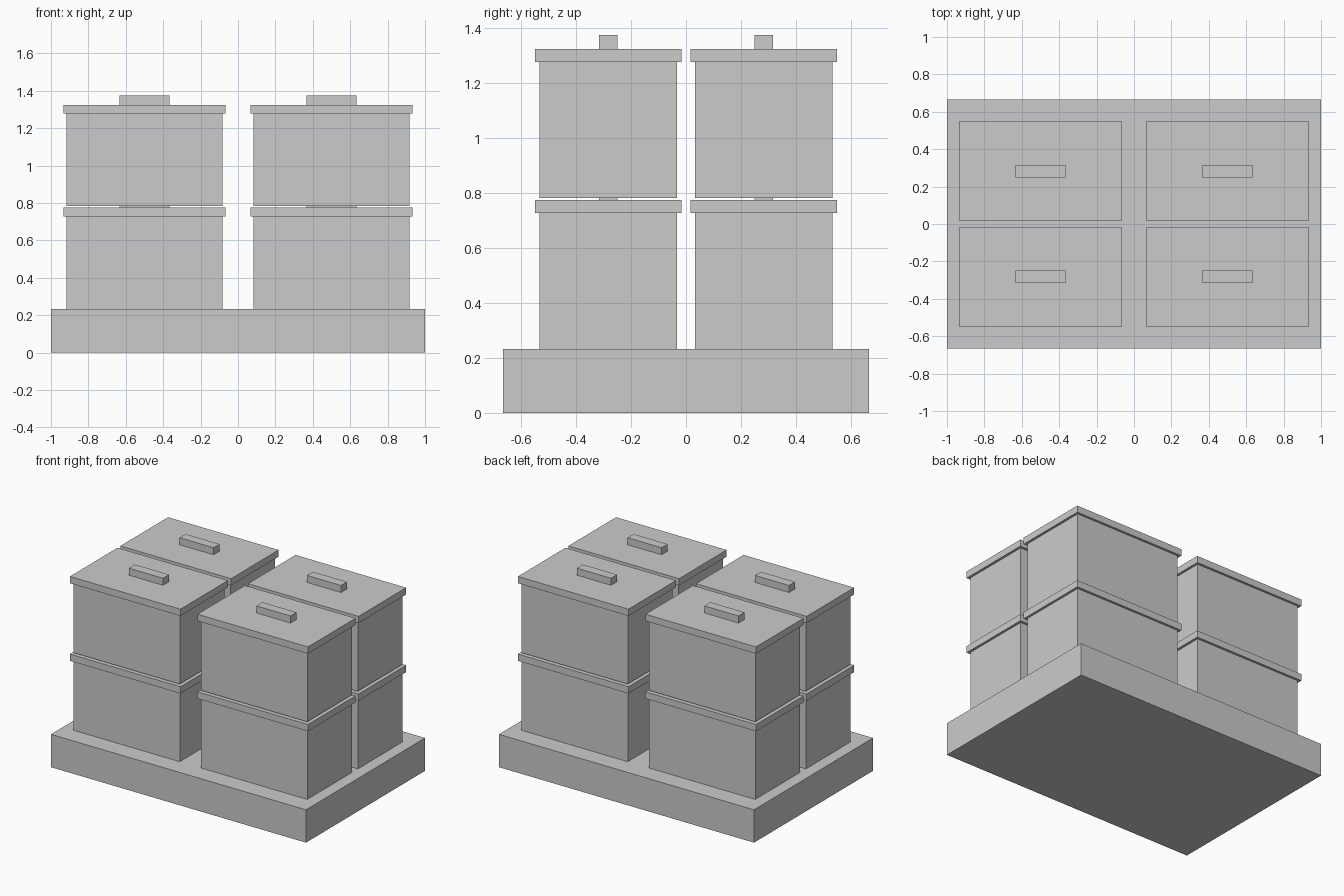
import bpy

if "Cube" in bpy.data.objects:
    bpy.data.objects.remove(bpy.data.objects["Cube"])

grey = bpy.data.materials.new("light grey")
grey.diffuse_color = (0.6, 0.6, 0.6, 1)
grey.use_nodes = True
grey.node_tree.nodes["Principled BSDF"].inputs["Base Color"].default_value = grey.diffuse_color


def box(name, x, y, z0, z1, width, depth):
    """Axis-aligned block standing from z0 to z1, centred on x and y."""
    bpy.ops.mesh.primitive_cube_add(size=1, location=(x, y, (z0 + z1) / 2))
    obj = bpy.context.object
    obj.name = name
    obj.scale = (width, depth, z1 - z0)
    bpy.ops.object.transform_apply(location=False, rotation=False, scale=True)
    obj.data.materials.append(grey)
    return obj


BASE_TOP = 0.233
LEVEL_STEP = 0.55

# Base slab
box("base", 0, 0, 0, BASE_TOP, 2.0, 1.333)

# Four stacks of two lidded boxes
for side, x in (("left", -0.5), ("right", 0.5)):
    for row, y in (("front", -0.283), ("back", 0.283)):
        for level, lift in (("lower", 0), ("upper", LEVEL_STEP)):
            tag = f"{level}_{row}_{side}"
            z = BASE_TOP + lift
            box(f"{tag}_container", x, y, z, z + 0.5, 0.833, 0.5)
            box(f"{tag}_lid", x, y, z + 0.494, z + 0.542, 0.867, 0.533)
            box(f"{tag}_handle", x, y, z + 0.542, z + 0.592, 0.267, 0.067)
